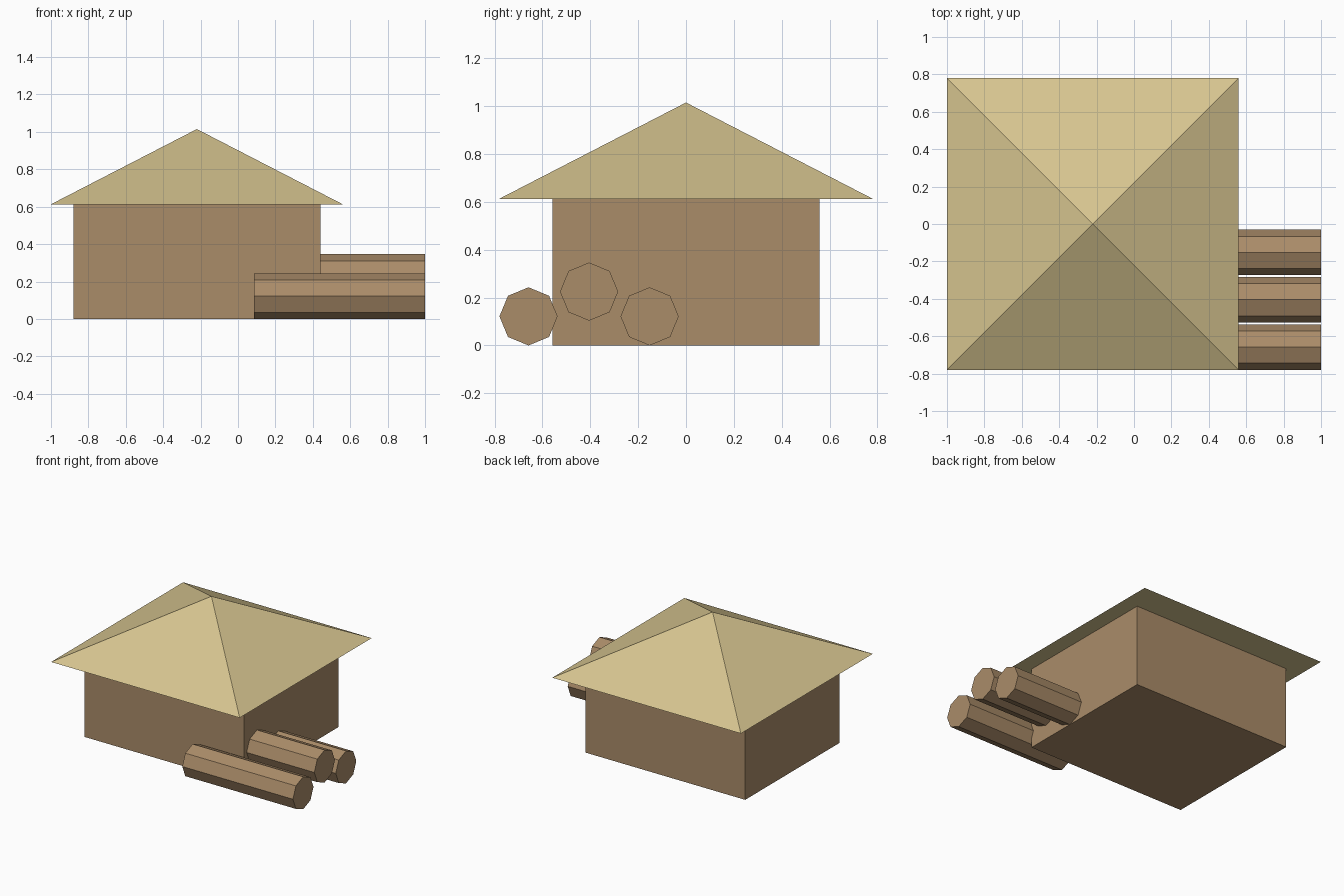
import bpy
import math

if "Cube" in bpy.data.objects:
    bpy.data.objects.remove(bpy.data.objects["Cube"])


def make_material(name, colour):
    mat = bpy.data.materials.new(name)
    mat.diffuse_color = (*colour, 1.0)
    mat.use_nodes = True
    mat.node_tree.nodes["Principled BSDF"].inputs["Base Color"].default_value = mat.diffuse_color
    return mat


wood = make_material("brown_wood", (0.402, 0.262, 0.141))
thatch = make_material("straw_thatch", (0.68, 0.558, 0.279))

HUT_X = -0.22      # hut centre
EAVES_Z = 0.613    # top of walls, bottom of roof


def finish(name, mat):
    obj = bpy.context.object
    obj.name = name
    obj.data.materials.append(mat)
    return obj


# Walls: plain box
bpy.ops.mesh.primitive_cube_add(size=1, location=(HUT_X, 0, EAVES_Z / 2))
walls = finish("walls", wood)
walls.scale = (1.32, 1.115, EAVES_Z)

# Roof: square pyramid overhanging the walls
roof_height = 0.402
bpy.ops.mesh.primitive_cone_add(vertices=4, radius1=0.78 * math.sqrt(2), radius2=0,
                                depth=roof_height,
                                location=(HUT_X, 0, EAVES_Z + roof_height / 2))
roof = finish("roof", thatch)
roof.rotation_euler.z = math.pi / 4

# Logs: octagonal, stacked along the right side, two of them running into the wall
LOG_R = 0.1215
LOG_START, LOG_END = 0.085, 1.0
for name, y, z in (("front_log", -0.658, LOG_R),
                   ("upper_log", -0.405, 0.225),
                   ("rear_log", -0.152, LOG_R)):
    bpy.ops.mesh.primitive_cylinder_add(vertices=8, radius=LOG_R, depth=LOG_END - LOG_START,
                                        location=((LOG_START + LOG_END) / 2, y, z),
                                        rotation=(0, math.pi / 2, 0))
    finish(name, wood)
